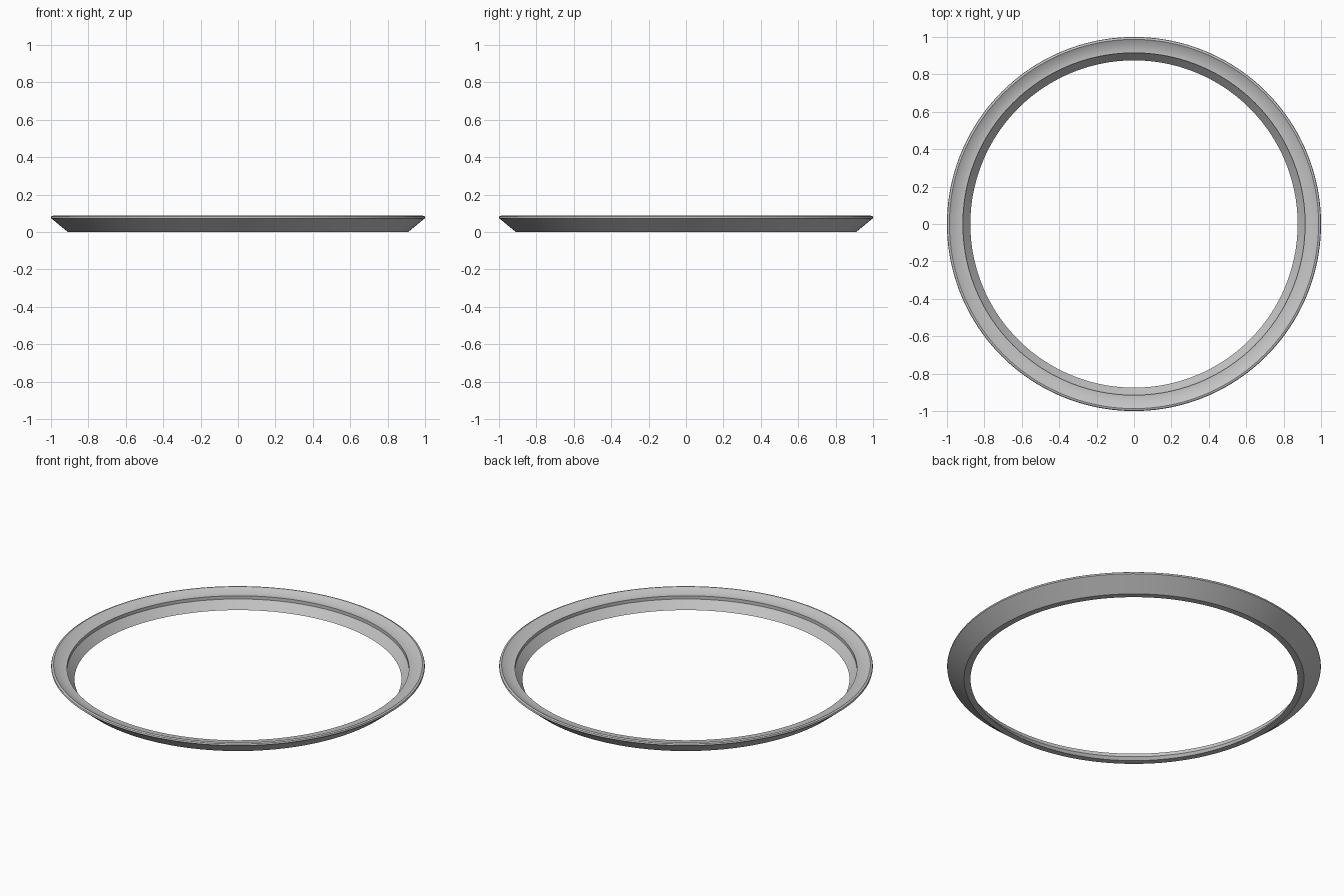
import bpy, bmesh, math
from mathutils import Vector

cube = bpy.data.objects.get("Cube")
if cube:
    bpy.data.objects.remove(cube, do_unlink=True)

# Plain grey finish
grey = bpy.data.materials.new("light grey")
grey.use_nodes = True
colour = (0.55, 0.55, 0.55, 1)
grey.diffuse_color = colour
grey.node_tree.nodes["Principled BSDF"].inputs["Base Color"].default_value = colour

# Cross-section as (radius, height): base, flared outside, rounded lip, ledge, inner wall
profile = [
    (0.875, 0), (0.91, 0), (0.999, 0.073), (1.0, 0.077), (0.998, 0.083),
    (0.994, 0.086), (0.987, 0.087), (0.95, 0.066), (0.915, 0.066), (0.915, 0.047),
]

# Revolve the closed section into a ring
bm = bmesh.new()
verts = [bm.verts.new((r, 0, z)) for r, z in profile]
edges = [bm.edges.new((v, verts[(i + 1) % len(verts)])) for i, v in enumerate(verts)]
bmesh.ops.spin(bm, geom=verts + edges, cent=Vector(), axis=Vector((0, 0, 1)),
               angle=math.tau, steps=160, use_duplicate=False)
bmesh.ops.remove_doubles(bm, verts=bm.verts[:], dist=0.0005)
bmesh.ops.recalc_face_normals(bm, faces=bm.faces[:])
mesh = bpy.data.meshes.new("trim_ring")
bm.to_mesh(mesh)
bm.free()
mesh.materials.append(grey)

ring = bpy.data.objects.new("trim_ring", mesh)
bpy.context.collection.objects.link(ring)
bpy.context.view_layer.objects.active = ring
ring.select_set(True)
bpy.ops.object.shade_smooth_by_angle(angle=math.radians(32))
